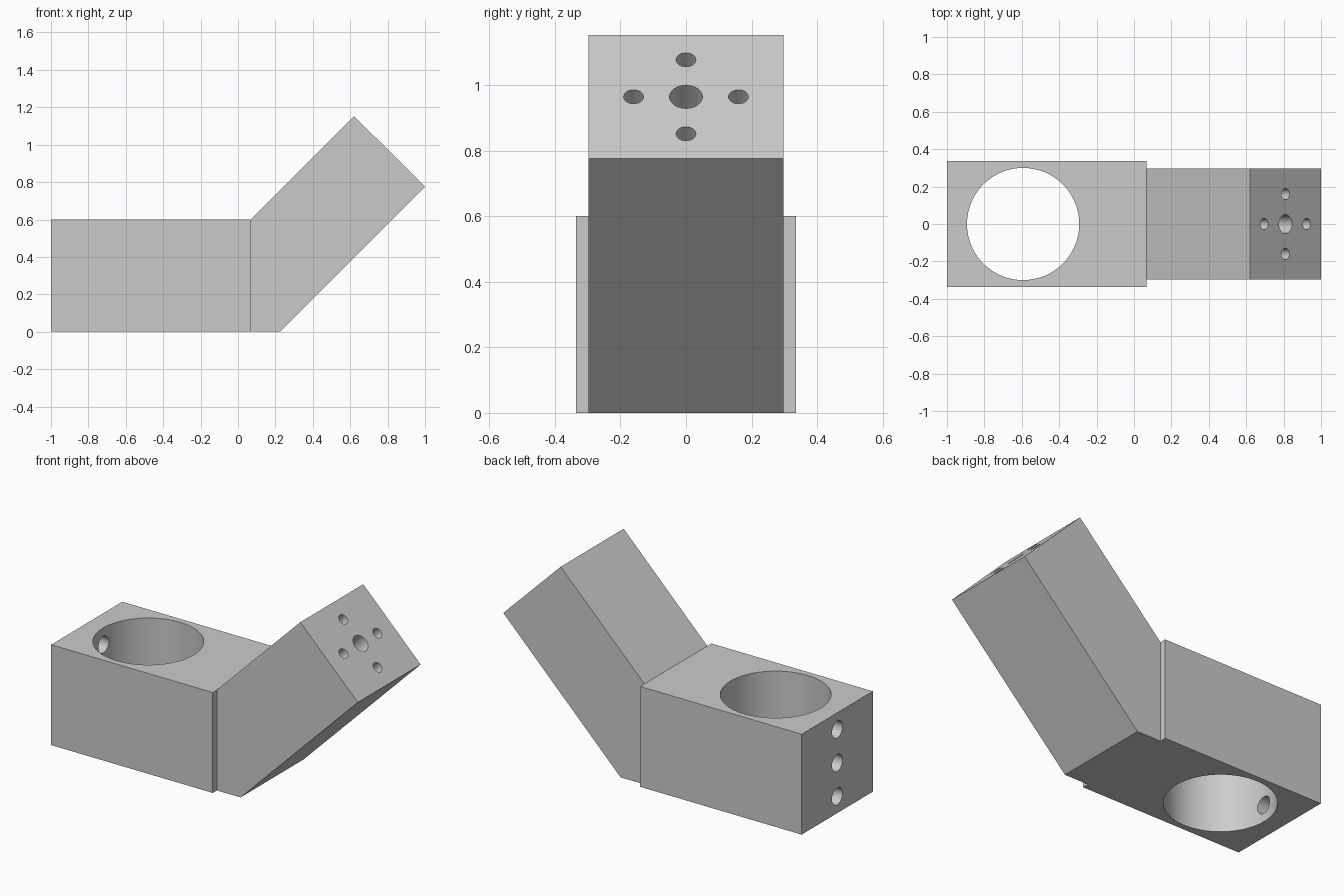
import bpy
import bmesh
from math import radians
from mathutils import Matrix, Vector

default = bpy.data.objects.get("Cube")
if default:
    bpy.data.objects.remove(default, do_unlink=True)

# Plain grey material
grey = bpy.data.materials.new("light_grey")
grey.use_nodes = True
colour = (0.6, 0.6, 0.6, 1)
grey.diffuse_color = colour
grey.node_tree.nodes["Principled BSDF"].inputs["Base Color"].default_value = colour


def finish(name, bm):
    bmesh.ops.recalc_face_normals(bm, faces=bm.faces)
    mesh = bpy.data.meshes.new(name)
    bm.to_mesh(mesh)
    bm.free()
    mesh.materials.append(grey)
    obj = bpy.data.objects.new(name, mesh)
    bpy.context.collection.objects.link(obj)
    return obj


def prism(name, profile, half_width):
    """Extrude an x-z profile along y."""
    bm = bmesh.new()
    face = bm.faces.new([bm.verts.new((x, -half_width, z)) for x, z in profile])
    side = bmesh.ops.extrude_face_region(bm, geom=[face])["geom"]
    verts = [v for v in side if isinstance(v, bmesh.types.BMVert)]
    bmesh.ops.translate(bm, verts=verts, vec=(0, 2 * half_width, 0))
    return finish(name, bm)


def rod(name, centre, axis, radius, length, sides=48):
    """Cylinder centred on a point and pointing along an axis."""
    bm = bmesh.new()
    turn = Vector(axis).to_track_quat('Z', 'Y').to_matrix().to_4x4()
    bmesh.ops.create_cone(bm, cap_ends=True, segments=sides, radius1=radius,
                          radius2=radius, depth=length,
                          matrix=Matrix.Translation(centre) @ turn)
    return finish(name, bm)


def combine(target, tool, operation):
    """Apply a boolean, then discard the tool."""
    tool.hide_render = True
    mod = target.modifiers.new(operation.title(), 'BOOLEAN')
    mod.operation = operation
    mod.solver = 'EXACT'
    mod.object = tool
    bpy.ops.object.select_all(action='DESELECT')
    bpy.context.view_layer.objects.active = target
    target.select_set(True)
    bpy.ops.object.modifier_apply(modifier=mod.name)
    bpy.data.objects.remove(tool, do_unlink=True)


# Clamp block with the slanted arm joined to it
bracket = prism("angled_bracket", [(-1, 0), (0.068, 0), (0.068, 0.6), (-1, 0.6)], 0.336)
arm = prism("slanted_arm", [(0.03, 0), (0.225, 0), (1, 0.775),
                            (0.62, 1.153), (0.033, 0.566)], 0.297)
combine(bracket, arm, 'UNION')

# Vertical bore through the block
combine(bracket, rod("bore_cutter", (-0.593, 0, 0.3), (0, 0, 1), 0.3, 1, 96), 'DIFFERENCE')

# Three screw holes from the end of the block into the bore
for z in (0.1, 0.3, 0.5):
    combine(bracket, rod("screw_cutter", (-0.9, 0, z), (1, 0, 0), 0.05, 0.4), 'DIFFERENCE')

# Blind bolt pattern in the arm's end face
axis = Vector((1, 0, 1)).normalized()
slope = Vector((1, 0, -1)).normalized()
across = Vector((0, 1, 0))
middle = Vector((0.81, 0, 0.964))
combine(bracket, rod("centre_cutter", middle, axis, 0.05, 0.8), 'DIFFERENCE')
for offset in (slope, -slope, across, -across):
    combine(bracket, rod("bolt_cutter", middle + offset * 0.16, axis, 0.03, 0.8), 'DIFFERENCE')

# Smooth the hole walls, keep the block edges crisp
bpy.ops.object.shade_smooth_by_angle(angle=radians(30))
